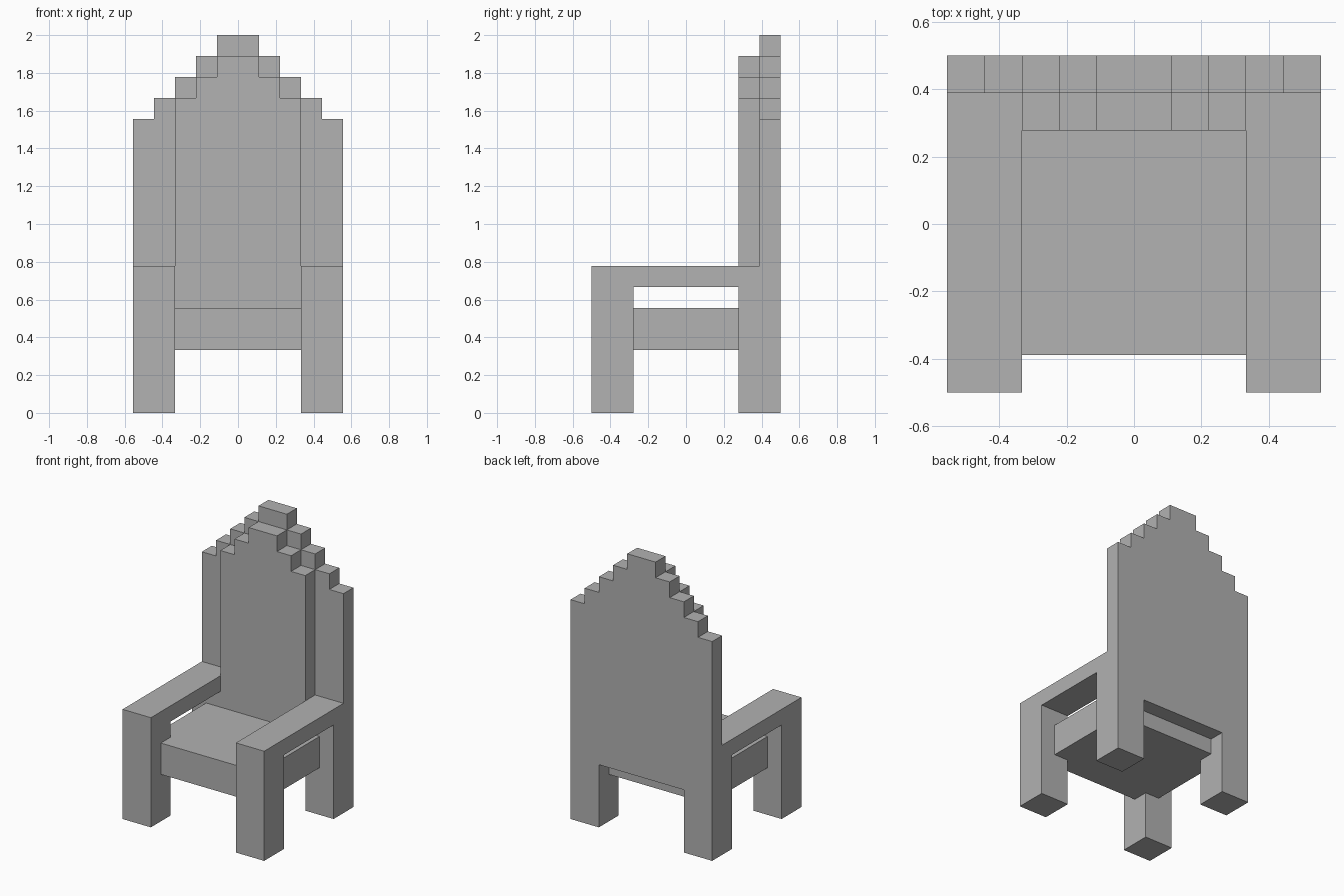
import bpy
import bmesh
from mathutils import Vector

if "Cube" in bpy.data.objects:
    bpy.data.objects.remove(bpy.data.objects["Cube"], do_unlink=True)

U = 1 / 9  # block size: the chair is laid out on a whole-block grid

grey = bpy.data.materials.new("plain_grey")
grey.use_nodes = True
colour = (0.445, 0.445, 0.445, 1)
grey.diffuse_color = colour
grey.node_tree.nodes["Principled BSDF"].inputs["Base Color"].default_value = colour


def prism(name, outline, axis, start, end):
    """Extrude a flat outline along an axis; the outline uses the other two axes in order."""
    bm = bmesh.new()
    verts = []
    for a, b in outline:
        point = [a, b]
        point.insert(axis, start)
        verts.append(bm.verts.new(Vector(point) * U))
    face = bm.faces.new(verts)
    result = bmesh.ops.extrude_face_region(bm, geom=[face])
    shift = Vector((0, 0, 0))
    shift[axis] = (end - start) * U
    moved = [v for v in result["geom"] if isinstance(v, bmesh.types.BMVert)]
    bmesh.ops.translate(bm, verts=moved, vec=shift)
    bmesh.ops.recalc_face_normals(bm, faces=bm.faces)
    mesh = bpy.data.meshes.new(name)
    bm.to_mesh(mesh)
    bm.free()
    mesh.materials.append(grey)
    obj = bpy.data.objects.new(name, mesh)
    bpy.context.collection.objects.link(obj)
    return obj


def mirrored(half):
    """Complete a right-hand half outline across x = 0."""
    return half + [(-x, z) for x, z in reversed(half)]


def stepped_top(half_width, top):
    """Stair profile rising one block per block from half_width to the crown."""
    steps = []
    for w in range(half_width, 0, -1):
        steps += [(w, top - w), (w, top - w + 1)]
    return steps


# Side frames: front leg, armrest and tall rear post in one piece
frame = [(-4.5, 0), (-2.5, 0), (-2.5, 6), (2.5, 6), (2.5, 0), (4.5, 0),
         (4.5, 14), (3.5, 14), (3.5, 7), (-4.5, 7)]
prism("left_side_frame", frame, 0, 3, 5)
prism("right_side_frame", frame, 0, -5, -3)

# Seat: runs between the legs and widens under the armrests
seat = mirrored([(3, -3.5), (3, -2.5), (4, -2.5), (4, 2.5), (3, 2.5), (3, 3.5)])
prism("seat", seat, 2, 3, 5)

# Rear back panel: fills between the posts and steps up to a crown
panel = mirrored([(3, 4), (3, 14)] + stepped_top(4, 18))
prism("back_panel", panel, 1, 3.5, 4.5)

# Padded back rest: smaller stepped slab standing on the seat
rest = mirrored([(3, 5)] + stepped_top(3, 17)[1:])
prism("back_rest", rest, 1, 2.5, 3.5)
